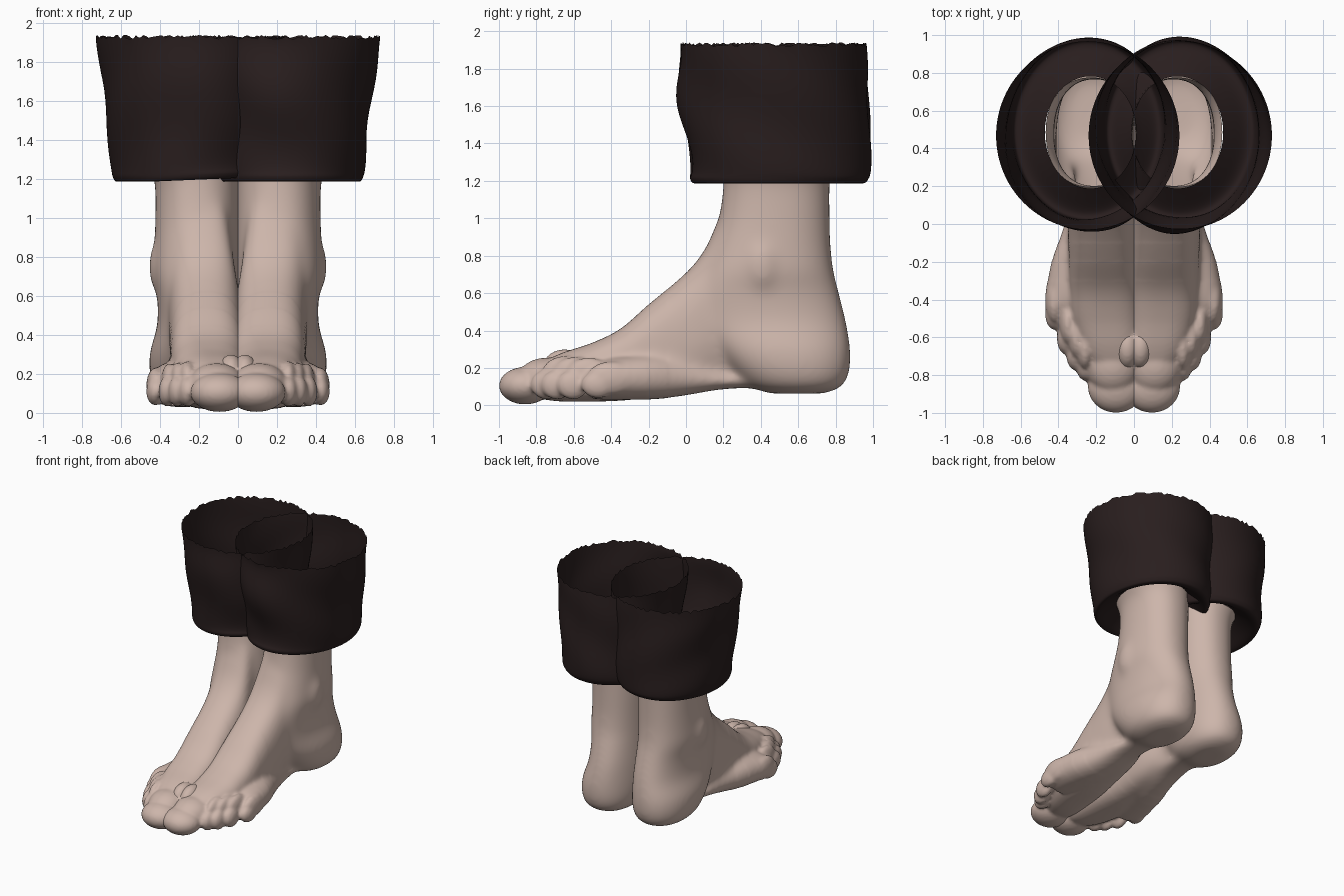
import bpy, bmesh, math, random
from mathutils import Matrix, Vector

if "Cube" in bpy.data.objects:
    bpy.data.objects.remove(bpy.data.objects["Cube"])
random.seed(4)


def material(name, rgb):
    m = bpy.data.materials.new(name)
    m.diffuse_color = (*rgb, 1)
    m.use_nodes = True
    m.node_tree.nodes["Principled BSDF"].inputs["Base Color"].default_value = m.diffuse_color
    return m


SKIN = material("skin", (0.61, 0.465, 0.405))
CLOTH = material("dark brown cloth", (0.022, 0.0130, 0.0130))


def smooth_rows(rows, n=6):
    """Catmull-Rom interpolation of section rows."""
    out = []
    for i in range(len(rows) - 1):
        p = [rows[max(0, min(len(rows) - 1, i + k))] for k in (-1, 0, 1, 2)]
        for s in range(n):
            t = s / n
            out.append([0.5 * (2 * b + (c - a) * t + (2 * a - 5 * b + 4 * c - d) * t * t
                               + (3 * b - a - 3 * c + d) * t ** 3) for a, b, c, d in zip(*p)])
    return out + [list(rows[-1])]


def loft(bm, rows, axis, power=2.3, seg=48):
    """Closed loft; row = position, x min, x max, other min, other max."""
    rings = []
    for pos, x0, x1, b0, b1 in smooth_rows(rows):
        ring = []
        for k in range(seg):
            a = math.tau * k / seg
            c, s = math.cos(a), math.sin(a)
            x = (x0 + x1) / 2 + (x1 - x0) / 2 * math.copysign(abs(c) ** (2 / power), c)
            b = (b0 + b1) / 2 + (b1 - b0) / 2 * math.copysign(abs(s) ** (2 / power), s)
            ring.append(bm.verts.new((x, b, pos) if axis == 'z' else (x, pos, b)))
        rings.append(ring)
    for r, q in zip(rings, rings[1:]):
        for k in range(seg):
            bm.faces.new((r[k], r[(k + 1) % seg], q[(k + 1) % seg], q[k]))
    bm.faces.new(rings[0][::-1])
    bm.faces.new(rings[-1])


def ball(bm, centre, radii):
    mat = Matrix.Translation(centre) @ Matrix.Diagonal((*radii, 1))
    bmesh.ops.create_uvsphere(bm, u_segments=32, v_segments=20, radius=1, matrix=mat)


def add_object(name, mesh, mat):
    mesh.materials.clear()
    mesh.materials.append(mat)
    for p in mesh.polygons:
        p.use_smooth = True
        p.material_index = 0
    ob = bpy.data.objects.new(name, mesh)
    bpy.context.collection.objects.link(ob)
    return ob


# Foot masses: leg with wide heel, instep, outer pad narrowing to the arch
bm = bmesh.new()
loft(bm, [(1.40, -.02, .53, .18, .79), (1.3, -.015, .475, .19, .78), (1.2, -.01, .43, .2, .77),
          (1.0, -.01, .425, .175, .77), (.85, -.01, .43, .13, .775), (.72, -.01, .435, .08, .79),
          (.6, -.01, .415, .02, .82), (.45, -.01, .415, .04, .857), (.3, -.005, .455, .15, .88),
          (.18, .01, .45, .25, .875), (.1, .05, .41, .34, .835), (.062, .12, .33, .45, .74)], 'z', 2.2)
loft(bm, [(.45, .08, .34, .10, 1.2), (.25, .03, .35, .11, 1.17), (.17, .005, .35, .105, .99),
          (.1, -.015, .355, .095, .835), (0, -.025, .352, .07, .71), (-.2, -.03, .345, .04, .54),
          (-.35, -.035, .34, .025, .41), (-.5, -.04, .33, .02, .335), (-.65, -.04, .285, .02, .285),
          (-.75, -.03, .23, .03, .24), (-.82, 0, .2, .05, .19)], 'y', 2.6)
loft(bm, [(.42, .1, .3, .095, .13), (.2, .1, .335, .085, .18), (.05, .1, .36, .06, .23),
          (-.08, .1, .398, .04, .26), (-.2, .1, .438, .03, .275), (-.4, .12, .472, .03, .255),
          (-.5, .17, .45, .035, .21)], 'y', 2.2)
# outer ankle bone
ball(bm, (.39, .41, .75), (.07, .10, .15))

# Toes: knuckle and tip for each, plus the ball joint of the big toe
for centre, radii in [((.095, -.86, .105), (.15, .14, .1)), ((.11, -.74, .145), (.145, .16, .11)),
                      ((.258, -.745, .11), (.05, .085, .078)), ((.258, -.64, .175), (.048, .13, .09)),
                      ((.312, -.69, .11), (.046, .085, .078)), ((.305, -.59, .17), (.044, .12, .09)),
                      ((.362, -.605, .11), (.046, .085, .078)), ((.35, -.52, .165), (.044, .12, .09)),
                      ((.424, -.47, .11), (.047, .09, .072)), ((.42, -.40, .145), (.05, .13, .09)),
                      ((-.035, -.65, .195), (.07, .12, .105))]:
    ball(bm, centre, radii)
bmesh.ops.recalc_face_normals(bm, faces=bm.faces)
raw = bpy.data.meshes.new("foot_raw")
bm.to_mesh(raw)
bm.free()

# Fuse and soften the masses
blend = add_object("foot_blend", raw, SKIN)
rm = blend.modifiers.new("fuse", 'REMESH')
rm.mode = 'VOXEL'
rm.voxel_size = 0.0125
sm = blend.modifiers.new("soften", 'SMOOTH')
sm.factor, sm.iterations = 0.5, 4
bpy.context.view_layer.update()
fused = bpy.data.meshes.new_from_object(blend.evaluated_get(bpy.context.evaluated_depsgraph_get()))
bpy.data.objects.remove(blend)

# Soften the ankle and heel more than the toes, and open the leg inside the cuff
bm = bmesh.new()
bm.from_mesh(fused)
for start, count in ((-.42, 4), (-.3, 8), (-.2, 12), (-.1, 16)):
    part = [v for v in bm.verts if v.co.y > start]
    for _ in range(count):
        bmesh.ops.smooth_vert(bm, verts=part, factor=0.5, use_axis_x=True, use_axis_y=True, use_axis_z=True)
bmesh.ops.bisect_plane(bm, geom=bm.verts[:] + bm.edges[:] + bm.faces[:],
                       plane_co=(0, 0, 1.29), plane_no=(0, 0, 1), clear_outer=True)
bm.to_mesh(fused)
bm.free()

# Both feet
for side, sign in (("right", 1), ("left", -1)):
    me = fused.copy()
    if sign < 0:
        me.transform(Matrix.Diagonal((-1, 1, 1, 1)))
        me.flip_normals()
    add_object(side + "_foot", me, SKIN)

# Trouser cuffs: flared wall, rolled hem and inward fold to the leg
# row = z, x centre, x radius, y centre, y radius
CUFF = [(1.93, .245, .485, .468, .497), (1.75, .245, .462, .475, .498), (1.5, .245, .428, .489, .49),
        (1.27, .245, .407, .503, .484), (1.205, .245, .395, .498, .474), (1.187, .245, .375, .495, .45),
        (1.2, .24, .34, .49, .41), (1.25, .235, .28, .485, .34), (1.285, .23, .242, .485, .297)]
SEG = 144
for side, sign in (("right", 1), ("left", -1)):
    bm = bmesh.new()
    rows = smooth_rows(CUFF, 5)
    rings = []
    for i, (z, cx, rx, cy, ry) in enumerate(rows):
        ring = []
        wall = math.sin(math.pi * min(1, i / 18))
        for k in range(SEG):
            a = math.tau * k / SEG
            # soft folds, with a fuller one at the inner front
            fold = wall * 0.008 * math.sin(3 * a + 11 * z + sign)
            near = math.cos(a - math.radians(250 if sign < 0 else 260))
            fold += wall * 0.035 * max(0, near) ** 8 * math.sin((z - 1.42) * 7)
            x = cx + (rx + fold) * math.cos(a)
            y = cy + (ry + fold) * math.sin(a)
            dz = random.uniform(-.012, .01) if i == 0 else 0
            # left hem rises a little toward the middle
            if sign < 0 and z < 1.5:
                dz += 0.04 * max(0, .45 - x) * (1.5 - z) / .3
            ring.append(bm.verts.new((sign * x, y, z + dz)))
        rings.append(ring)
    for r, q in zip(rings, rings[1:]):
        for k in range(SEG):
            f = (r[k], q[k], q[(k + 1) % SEG], r[(k + 1) % SEG])
            bm.faces.new(f if sign > 0 else f[::-1])
    me = bpy.data.meshes.new(side + "_trouser_cuff")
    bm.to_mesh(me)
    bm.free()
    add_object(side + "_trouser_cuff", me, CLOTH)
